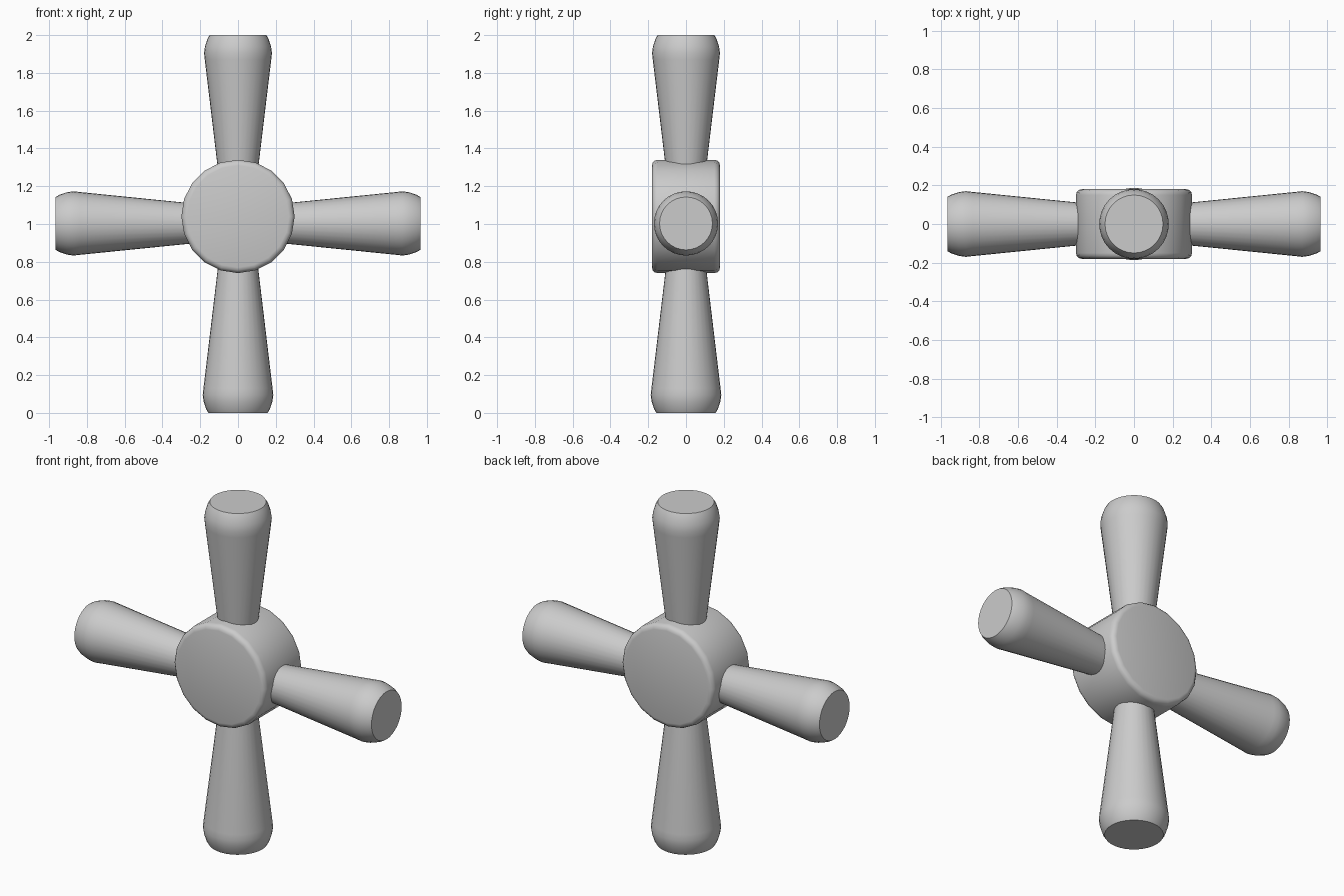
import bpy, bmesh, math
from mathutils import Matrix

if "Cube" in bpy.data.objects:
    bpy.data.objects.remove(bpy.data.objects["Cube"])


def lathe(name, profile, sides, matrix):
    """Spin (radius, height) rings around local z, cap both ends, then place."""
    bm = bmesh.new()
    rings = []
    for r, h in profile:
        rings.append([bm.verts.new((r * math.cos(2 * math.pi * i / sides),
                                    r * math.sin(2 * math.pi * i / sides), h))
                      for i in range(sides)])
    for a, b in zip(rings, rings[1:]):
        for i in range(sides):
            j = (i + 1) % sides
            bm.faces.new((a[i], a[j], b[j], b[i]))
    bm.faces.new(rings[0][::-1])
    bm.faces.new(rings[-1])
    bm.transform(matrix)
    bmesh.ops.recalc_face_normals(bm, faces=bm.faces)
    mesh = bpy.data.meshes.new(name)
    bm.to_mesh(mesh)
    bm.free()
    ob = bpy.data.objects.new(name, mesh)
    bpy.context.collection.objects.link(ob)
    bpy.ops.object.select_all(action='DESELECT')
    ob.select_set(True)
    bpy.context.view_layer.objects.active = ob
    bpy.ops.object.shade_smooth_by_angle(angle=math.radians(35))
    return ob


def arm(name, centre_z, axis, angle, tip, radius, neck_at):
    """Flared handle with a rounded tip, pointing out from the hub."""
    slope = (radius - 0.11) / (tip - 0.1 - neck_at)
    inner = 0.11 - slope * (neck_at - 0.15)
    profile = [(inner, 0.15), (radius - 0.004, tip - 0.13), (radius, tip - 0.095),
               (radius - 0.005, tip - 0.06), (radius - 0.018, tip - 0.02),
               (radius - 0.03, tip)]
    place = Matrix.Translation((0, 0, centre_z)) @ Matrix.Rotation(math.radians(angle), 4, axis)
    return lathe(name, profile, 32, place)


# round hub facing front
half, R = 0.18, 0.30
edge = [(R - 0.03, half), (R - 0.015, half - 0.004),
        (R - 0.004, half - 0.015), (R, half - 0.03)]
hub_profile = [(r, -h) for r, h in edge] + edge[::-1]
lathe("hub", hub_profile, 20,
      Matrix.Translation((0, 0, 1.04)) @ Matrix.Rotation(math.pi / 2, 4, 'X'))

# four flared arms
arm("top_arm", 1.04, 'Y', 0, 0.96, 0.18, 0.28)
arm("bottom_arm", 1.04, 'Y', 180, 1.04, 0.187, 0.30)
arm("right_arm", 1.003, 'Y', 90, 0.965, 0.17, 0.28)
arm("left_arm", 1.003, 'Y', -90, 0.965, 0.17, 0.28)
